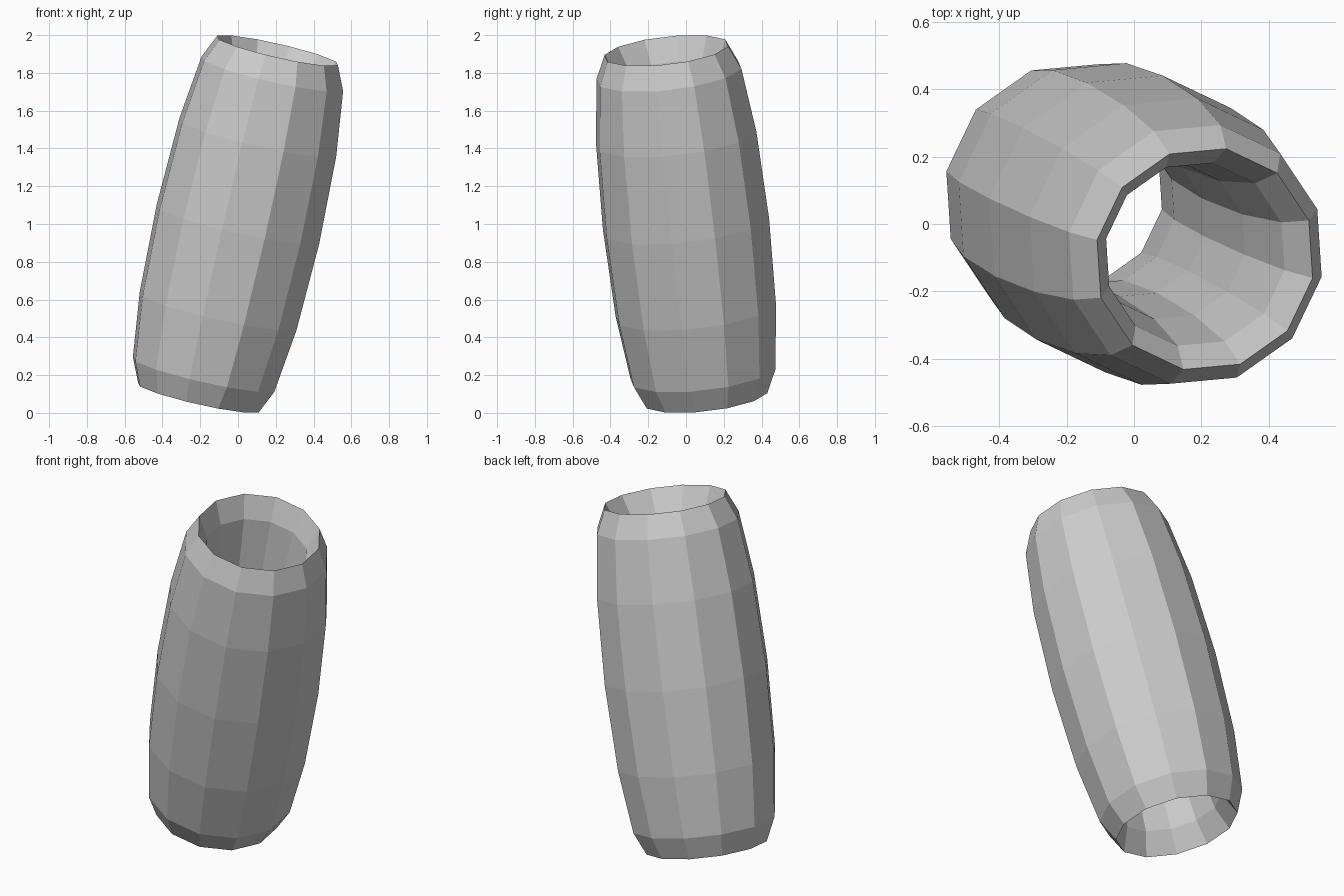
import bpy, bmesh, math
from mathutils import Vector

if "Cube" in bpy.data.objects:
    bpy.data.objects.remove(bpy.data.objects["Cube"])

SIDES = 12            # around the tube
SECTION = 12          # around the wall cross-section
MAJOR, MINOR = 0.334, 0.115
PHASE = math.radians(19.5)
axis = Vector((0.21, -0.104, 0.918))
half_length = axis.length
tilt = Vector((0, 0, 1)).rotation_difference(axis)

# stretched torus: an elliptical wall section swept round a tilted axis
bm = bmesh.new()
rings = []
for k in range(SECTION):
    t = k * math.tau / SECTION
    r, s = MAJOR + MINOR * math.cos(t), half_length * math.sin(t)
    ring = []
    for i in range(SIDES):
        a = PHASE + i * math.tau / SIDES
        p = tilt @ Vector((r * math.cos(a), r * math.sin(a), s))
        ring.append(bm.verts.new(p + Vector((0, 0, 1))))
    rings.append(ring)
for k in range(SECTION):
    lo, hi = rings[k], rings[(k + 1) % SECTION]
    for i in range(SIDES):
        j = (i + 1) % SIDES
        bm.faces.new((lo[i], lo[j], hi[j], hi[i]))
bmesh.ops.recalc_face_normals(bm, faces=bm.faces)
mesh = bpy.data.meshes.new("barrel_tube")
bm.to_mesh(mesh)
bm.free()
tube = bpy.data.objects.new("barrel_tube", mesh)
bpy.context.collection.objects.link(tube)
